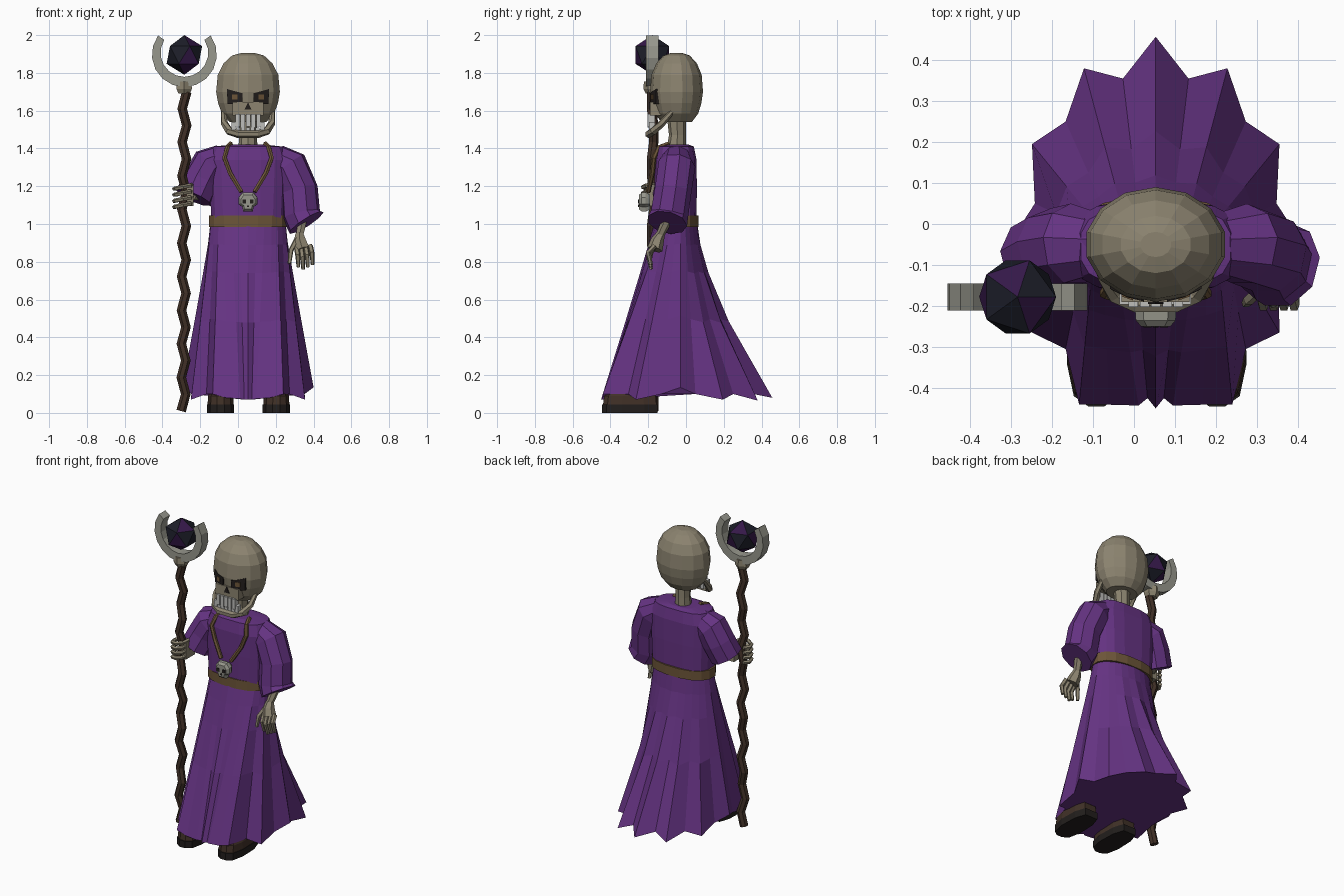
import bpy, bmesh, math
from mathutils import Vector

if "Cube" in bpy.data.objects:
    bpy.data.objects.remove(bpy.data.objects["Cube"])

CX = 0.053  # body centre line


def mat(name, r, g, b):
    m = bpy.data.materials.new(name)
    m.diffuse_color = (r, g, b, 1)
    m.use_nodes = True
    m.node_tree.nodes["Principled BSDF"].inputs["Base Color"].default_value = m.diffuse_color
    return m


ROBE = mat("purple_cloth", .130, .033, .225)
BONE = mat("bone", .262, .230, .162)
METAL = mat("pale_metal", .31, .31, .265)
TOOTH = mat("tooth", .52, .52, .50)
LEATHER = mat("leather", .15, .090, .040)
WOOD = mat("dark_wood", .052, .030, .020)
BLACK = mat("black", .016, .013, .012)
GEM_DARK = mat("gem_dark", .012, .013, .022)
GEM_PURPLE = mat("gem_purple", .035, .009, .065)


def finish(name, bm, *mats):
    bmesh.ops.recalc_face_normals(bm, faces=bm.faces)
    me = bpy.data.meshes.new(name)
    bm.to_mesh(me)
    bm.free()
    for m in mats:
        me.materials.append(m)
    ob = bpy.data.objects.new(name, me)
    bpy.context.collection.objects.link(ob)
    return ob


def loft(name, rings, m):
    """Skin a list of closed rings and cap both ends."""
    bm = bmesh.new()
    rows = [[bm.verts.new(p) for p in r] for r in rings]
    n = len(rows[0])
    for a, b in zip(rows, rows[1:]):
        for i in range(n):
            k = (i + 1) % n
            bm.faces.new((a[i], a[k], b[k], b[i]))
    bm.faces.new(rows[0])
    bm.faces.new(rows[-1])
    return finish(name, bm, m)


def oval(cx, cy, z, rx, ry, n=16, power=1.0):
    out = []
    for i in range(n):
        a = 2 * math.pi * (i + .5) / n
        c, s = math.cos(a), math.sin(a)
        out.append((cx + rx * math.copysign(abs(c) ** power, c),
                    cy + ry * math.copysign(abs(s) ** power, s), z))
    return out


def tube(name, pts, radii, m, n=6, ref=(0, 1, 0)):
    """Round tube along a path; radii is one number or one per point."""
    pts = [Vector(p) for p in pts]
    if not isinstance(radii, (list, tuple)):
        radii = [radii] * len(pts)
    rings = []
    for i, p in enumerate(pts):
        t = (pts[min(i + 1, len(pts) - 1)] - pts[max(i - 1, 0)]).normalized()
        u = Vector(ref)
        u = (u - t * u.dot(t)).normalized()
        v = t.cross(u)
        rings.append([p + (u * math.cos(2 * math.pi * k / n) + v * math.sin(2 * math.pi * k / n)) * radii[i]
                      for k in range(n)])
    return loft(name, rings, m)


def prism(name, xz, y0, y1, m):
    """Outline in x,z pushed from y0 to y1."""
    return loft(name, [[(x, y0, z) for x, z in xz], [(x, y1, z) for x, z in xz]], m)


def box(name, x0, x1, y0, y1, z0, z1, m):
    return prism(name, [(x0, z0), (x1, z0), (x1, z1), (x0, z1)], y0, y1, m)


# Pleated skirt: half hem (offset x, y, z), mirrored, rising to an oval waist
half = [(0, .457, .08), (.08, .355, .10), (.175, .38, .065), (.22, .25, .10), (.302, .195, .07),
        (.295, .05, .10), (.347, -.03, .135), (.30, -.13, .10), (.302, -.265, .07), (.22, -.305, .10),
        (.187, -.44, .10), (.115, -.441, .08), (.042, -.443, .075), (.02, -.425, .07), (0, -.45, .07)]
loop = [(dx, y, z, j) for j, (dx, y, z) in enumerate(half)]
loop += [(-dx, y, z, -j) for dx, y, z, j in loop[-2:0:-1]]
rings = []
for t in (0, .12, .28, .56, 1):
    ring = []
    for dx, y, z, j in loop:
        a = math.pi / 2 - math.pi * j / 14
        wx, wy = .20 * math.cos(a), -.055 + .115 * math.sin(a)
        f = t ** (1.5 if y > .1 else 1.05)
        ring.append((CX + wx + (dx - wx) * f, wy + (y - wy) * f, 1.0 + (z - 1.0) * t))
    rings.append(ring)
loft("skirt", rings, ROBE)

# Torso, shoulders and belt
loft("torso", [oval(CX, -.055, z, rx, ry, 16, .68) for z, rx, ry in
               ((.99, .195, .112), (1.2, .205, .114), (1.34, .212, .112), (1.41, .185, .098), (1.42, .09, .07))], ROBE)
loft("belt", [oval(CX, -.053, z, .21, .122, 16, .85) for z in (.985, 1.045)], LEATHER)

# Sleeves, the hanging cuff cut at a slant
tube("hanging_sleeve", [(.20, -.05, 1.35), (.27, -.05, 1.31), (.325, -.07, 1.18), (.335, -.09, 1.05), (.362, -.10, 1.008)],
     [.075, .10, .10, .102, .108], ROBE, 9)
tube("bent_sleeve", [(-.08, -.05, 1.35), (-.15, -.05, 1.315), (-.195, -.06, 1.23), (-.235, -.083, 1.14)],
     [.075, .10, .10, .10], ROBE, 9)

# Shoes
for name, sx in (("left_shoe", -.092), ("right_shoe", .203)):
    def outline(z, s, back=-.15):
        pts = [(-.045, back), (-.068, -.22), (-.072, -.34), (-.055, -.42), (-.02, -.445)]
        pts += [(-x, y) for x, y in pts[::-1]]
        return [(sx + x * s, -.3 + (y + .3) * s, z) for x, y in pts]
    loft(name + "_sole", [outline(0, 1), outline(.045, 1)], BLACK)
    loft(name + "_upper", [outline(.045, .96), outline(.09, .92), outline(.125, .68)], WOOD)

# Skull: cranium, neck and upper jaw
loft("cranium", [oval(CX, -.05, z, .173 * f, .140 * f, 14) for z, f in
                 ((1.905, .22), (1.892, .5), (1.85, .77), (1.79, .95), (1.70, 1), (1.64, .94), (1.585, .82), (1.54, .58))],
     BONE)
tube("neck", [(CX, -.05, 1.40), (CX, -.045, 1.47), (CX, -.05, 1.56)], [.052, .045, .05], BONE, 8)
box("upper_jaw", -.03, .136, -.19, -.08, 1.575, 1.645, BONE)
tube("lower_jaw", [(CX + dx, y, z) for dx, y, z in
                   ((-.130, -.07, 1.60), (-.126, -.125, 1.535), (-.10, -.172, 1.492), (-.05, -.197, 1.475),
                    (.05, -.197, 1.475), (.10, -.172, 1.492), (.126, -.125, 1.535), (.130, -.07, 1.60))],
     [.013, .019, .022, .021, .021, .022, .019, .013], BONE, 6, (0, 0, 1))

# Teeth rows
for i in range(5):
    x = CX - .066 + i * .0275
    box("upper_tooth", x, x + .023, -.203, -.165, 1.517 - .006 * (i % 2), 1.582, TOOTH)
for i in range(7):
    x = CX - .088 + i * .0255
    top = 1.54 if i in (0, 6) else 1.512
    box("lower_tooth", x, x + .021, -.197, -.165, 1.48, top, TOOTH)


# Eye sockets and pupils follow the curve of the face; nose
def face_plate(name, s, xz, lift, m):
    def ring(off):
        return [(CX + s * x, -.05 - .140 * math.sqrt(1 - (x / .173) ** 2) - off, z) for x, z in xz]
    loft(name, [ring(lift), ring(-.03)], m)


for s in (-1, 1):
    face_plate("eye_socket", s, [(.030, 1.635), (.028, 1.692), (.07, 1.703), (.112, 1.715), (.108, 1.636), (.07, 1.634)],
               .001, BLACK)
    face_plate("pupil", s, [(.056, 1.658), (.056, 1.686), (.084, 1.686), (.084, 1.658)], .004, LEATHER)
prism("nose", [(CX - .019, 1.605), (CX + .019, 1.605), (CX, 1.645)], -.195, -.18, BLACK)

# Necklace and skull pendant
for s in (-1, 1):
    tube("necklace", [(CX + s * x, y, z) for x, y, z in
                      ((.092, -.09, 1.425), (.11, -.145, 1.405), (.125, -.170, 1.35), (.095, -.178, 1.27), (.035, -.20, 1.17))],
         .013, LEATHER, 6)
skull = ((-.025, 1.065), (.025, 1.065), (.03, 1.09), (.05, 1.105), (.05, 1.14),
         (.03, 1.168), (-.03, 1.168), (-.05, 1.14), (-.05, 1.105), (-.03, 1.09))
loft("pendant", [[(CX + x * f, y, 1.115 + (z - 1.115) * f) for x, z in skull]
                 for y, f in ((-.19, .75), (-.215, 1), (-.235, .97), (-.25, .72))], METAL)
for s in (-1, 1):
    box("pendant_eye", CX + s * .020 - .010, CX + s * .020 + .010, -.253, -.235, 1.108, 1.13, BLACK)
prism("pendant_nose", [(CX - .007, 1.09), (CX + .007, 1.09), (CX, 1.104)], -.253, -.24, BLACK)

# Hanging arm and hand
tube("forearm", [(.345, -.09, 1.04), (.325, -.14, .935)], [.028, .022], BONE, 6)
tube("palm", [(.325, -.135, .945), (.328, -.152, .91), (.342, -.165, .865)], [.024, .036, .042], BONE, 6)
for i in range(4):
    x = .308 + i * .025
    z = .012 * abs(i - 1)
    tube("finger", [(x, -.165, .885), (x + .008, -.20, .825 + z), (x + .012, -.185, .76 + z)],
         [.014, .014, .010], BONE, 5)
tube("thumb", [(.312, -.155, .92), (.280, -.185, .86), (.272, -.195, .79)], [.015, .014, .010], BONE, 5)

# Gripping hand around the staff
SX, SY = -.29, -.178
tube("bent_forearm", [(-.215, -.07, 1.15), (-.245, -.13, 1.15)], .026, BONE, 6)
box("grip_palm", -.27, -.235, -.20, -.11, 1.095, 1.205, BONE)
for i in range(4):
    z = 1.10 + i * .032
    tube("grip_finger", [(SX + .048 * math.cos(a), SY + .05 * math.sin(a), z + .01 * math.cos(a))
                         for a in (math.radians(d) for d in (20, -40, -90, -140, -190, -235))],
         .012, BONE, 5, (0, 0, 1))

# Crooked staff
n = 19
tube("staff", [(SX + .006 * (k / n) + (.013 if k % 2 else -.011), SY + .006 * (-1) ** (k // 2), .01 + 1.69 * k / n)
               for k in range(n + 1)], .026, WOOD, 7)
tube("staff_collar", [(-.285, -.178, z) for z in (1.69, 1.715, 1.755)], [.034, .047, .045], BONE, 6)

# Crescent head
arc = [math.radians(144 + 252 * k / 12) for k in range(13)]
bm = bmesh.new()
rows = []
for k, a in enumerate(arc):
    w = .040 + .014 * math.sin(math.pi * k / 12)
    rows.append([bm.verts.new((-.284 + r * math.cos(a), y, 1.897 + r * math.sin(a)))
                 for r, y in ((.172, -.211), (.172, -.145), (.172 - w, -.145), (.172 - w, -.211))])
for a, b in zip(rows, rows[1:]):
    for i in range(4):
        bm.faces.new((a[i], a[(i + 1) % 4], b[(i + 1) % 4], b[i]))
bm.faces.new(rows[0])
bm.faces.new(rows[-1])
finish("crescent", bm, METAL)

# Faceted gem, every third facet purple
bm = bmesh.new()
bmesh.ops.create_icosphere(bm, subdivisions=1, radius=.105)
bmesh.ops.translate(bm, verts=bm.verts, vec=(-.284, -.178, 1.895))
for i, f in enumerate(bm.faces):
    f.material_index = 1 if i % 3 == 0 else 0
finish("gem", bm, GEM_DARK, GEM_PURPLE)
